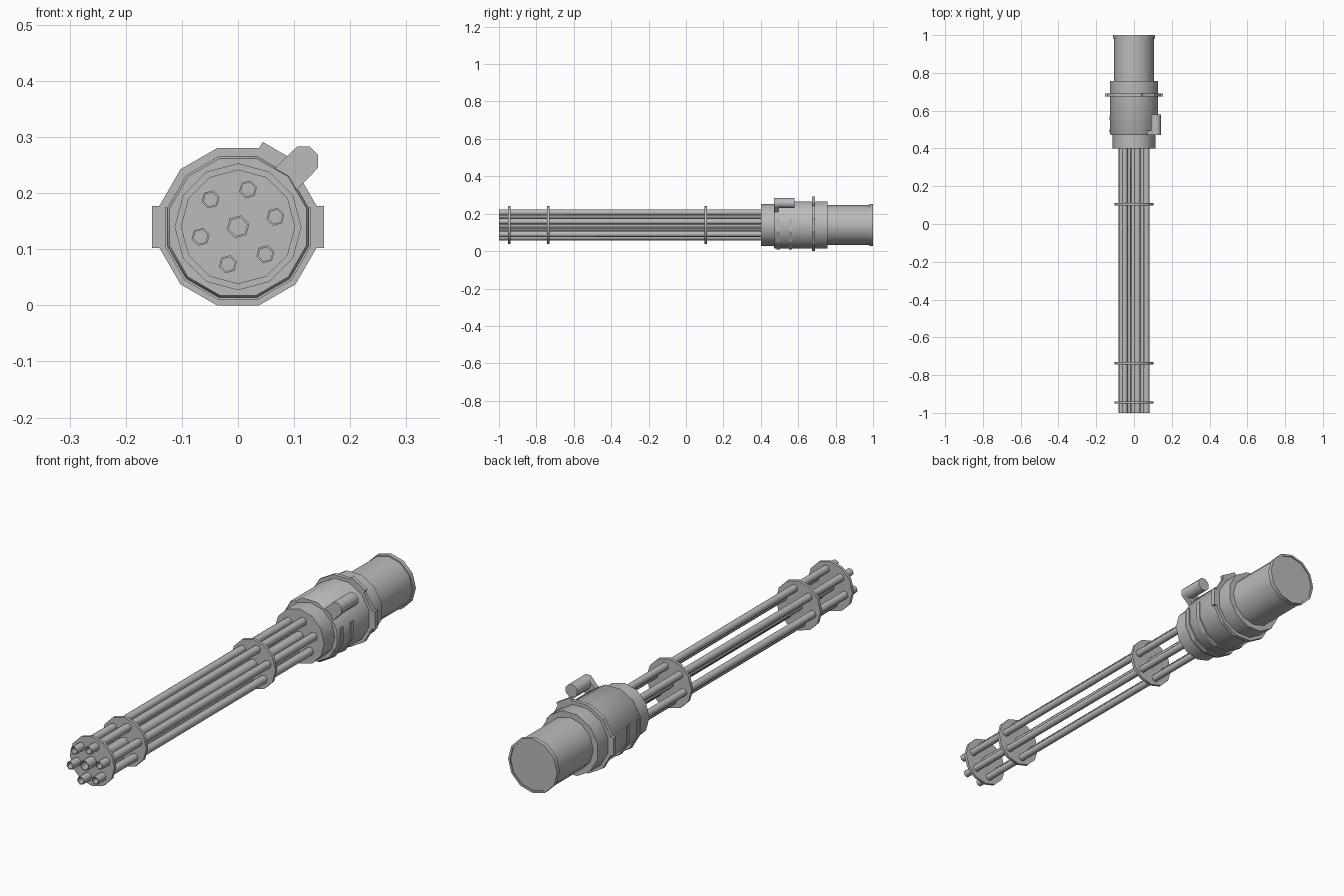
import bpy
import bmesh
from math import cos, sin, radians, pi

cube = bpy.data.objects.get("Cube")
if cube:
    bpy.data.objects.remove(cube, do_unlink=True)

AXIS_Z = 0.14
FLAT = 1 / cos(pi / 12)  # apothem to corner radius of a twelve-sided part

metal = bpy.data.materials.new("grey metal")
metal.use_nodes = True
metal.diffuse_color = (0.5, 0.5, 0.5, 1)
metal.node_tree.nodes["Principled BSDF"].inputs["Base Color"].default_value = (0.5, 0.5, 0.5, 1)


def polar(r, degrees, centre=(0, 0)):
    a = radians(degrees)
    return centre[0] + r * cos(a), centre[1] + r * sin(a)


def finish(name, bm, smooth_angle):
    bmesh.ops.recalc_face_normals(bm, faces=bm.faces)
    for f in bm.faces:
        f.smooth = smooth_angle > 0
    for e in bm.edges:
        e.smooth = e.calc_face_angle(pi) < radians(smooth_angle)
    mesh = bpy.data.meshes.new(name)
    bm.to_mesh(mesh)
    bm.free()
    mesh.materials.append(metal)
    obj = bpy.data.objects.new(name, mesh)
    bpy.context.collection.objects.link(obj)
    return obj


def lathe(name, profile, sides, phase=0, centre=(0, 0), smooth_angle=35):
    """Turn (y, radius) points around an axis along y and cap both ends."""
    bm = bmesh.new()
    rings = []
    for y, r in profile:
        points = [polar(r, phase + 360 * i / sides, centre) for i in range(sides)]
        rings.append([bm.verts.new((x, y, z + AXIS_Z)) for x, z in points])
    for a, b in zip(rings, rings[1:]):
        for i in range(sides):
            j = (i + 1) % sides
            bm.faces.new((a[i], a[j], b[j], b[i]))
    bm.faces.new(rings[0])
    bm.faces.new(rings[-1])
    return finish(name, bm, smooth_angle)


def prism(name, outline, y0, y1):
    """Extrude an (x, z) outline along y."""
    bm = bmesh.new()
    front, back = [[bm.verts.new((x, y, z + AXIS_Z)) for x, z in outline] for y in (y0, y1)]
    bm.faces.new(front)
    bm.faces.new(back)
    for i in range(len(outline)):
        j = (i + 1) % len(outline)
        bm.faces.new((front[i], front[j], back[j], back[i]))
    return finish(name, bm, 0)


# Hollow-tipped barrels: six around one thicker centre tube
def barrel(name, r, bore, centre=(0, 0)):
    profile = [(-0.93, bore), (-1, bore), (-1, r), (0.41, r)]
    lathe(name, profile, 6, 15, centre, 65)


barrel("centre_barrel", 0.021, 0.017)
for k in range(6):
    barrel(f"barrel_{k + 1}", 0.0165, 0.013, polar(0.069, 15 + 60 * k))

# Plates clamping the barrels
for k, y in enumerate((-0.945, -0.737, 0.105)):
    lathe(f"barrel_plate_{k + 1}", [(y - 0.006, 0.102), (y + 0.006, 0.102)], 12)

# Housing
lathe("front_collar", [(0.4, 0.113), (0.48, 0.113)], 12)
lathe("main_housing", [(0.47, 0.122 * FLAT), (0.476, 0.126 * FLAT), (0.757, 0.126 * FLAT)], 12, 15)
lathe("rear_housing", [(0.75, 0.107), (0.982, 0.107), (0.982, 0.112), (1, 0.112),
                       (1, 0.103), (0.996, 0.103)], 12)

# Raised bands around the lower half of the housing
for k, y in enumerate((0.485, 0.55)):
    angles = range(165, 376, 30)
    outline = [polar(0.13 * FLAT, a) for a in angles]
    outline += [polar(0.12 * FLAT, a) for a in reversed(angles)]
    prism(f"housing_band_{k + 1}", outline, y, y + 0.018)

# Mounting flange with three raised tabs
outline = []
for k in range(12):
    facet = 30 * k
    start, end = [polar(0.14 * FLAT, facet + s) for s in (-15, 15)]
    outline.append(start)
    if facet in (0, 60, 180):
        dx, dz = polar(0.013, facet)
        outline += [(x + dx, z + dz) for x, z in (start, end)]
prism("mounting_flange", outline, 0.674, 0.69)

# Side canister on its bracket
pod = polar(0.165, 45)
lathe("side_canister", [(0.47, 0.0285), (0.58, 0.0285)], 8, 22.5, pod, 50)
ux, uz = polar(1, 45)
corners = [(0.11, -0.027), (0.165, -0.027), (0.165, 0.027), (0.11, 0.027)]
prism("canister_bracket", [(d * ux - s * uz, d * uz + s * ux) for d, s in corners], 0.472, 0.495)
